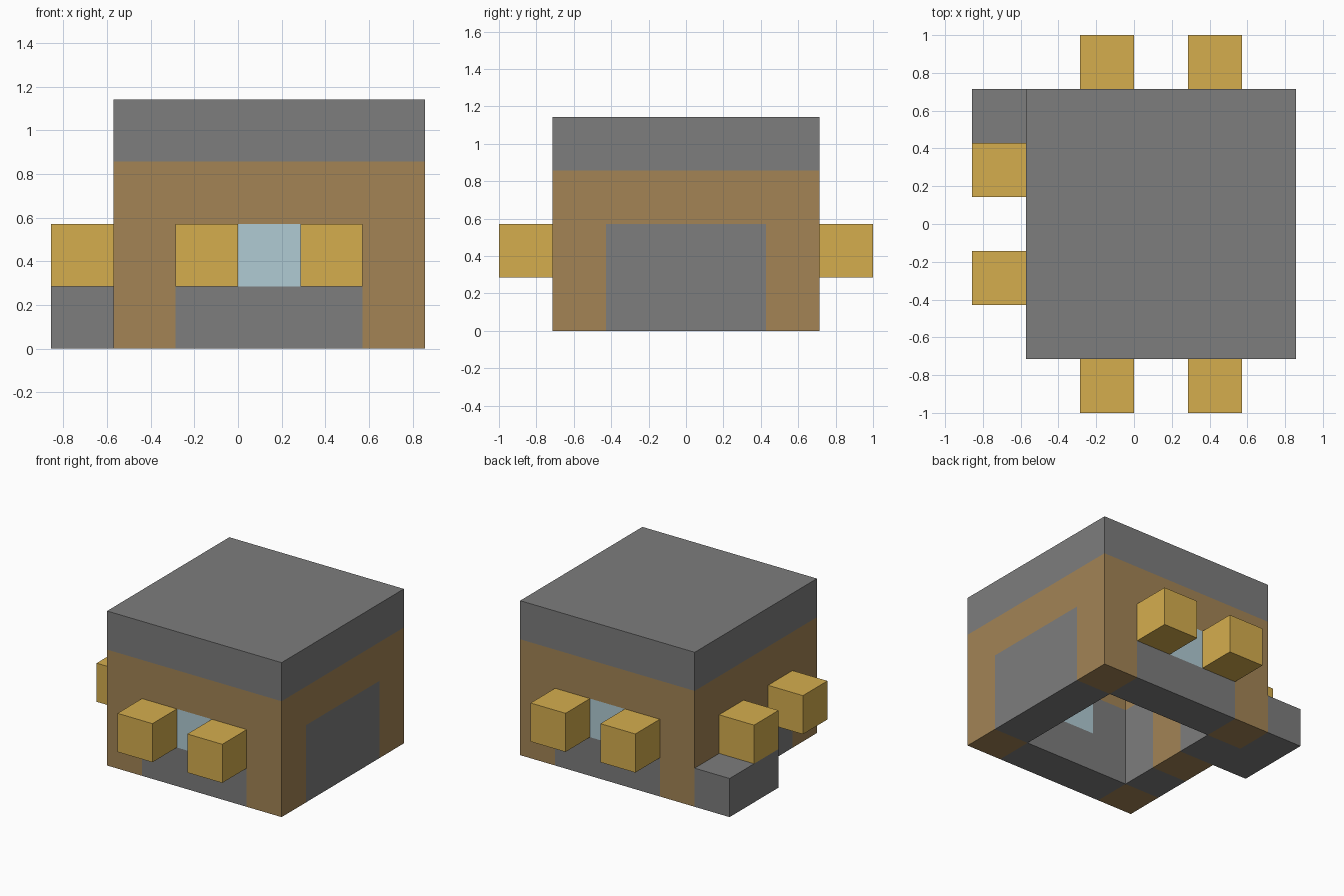
import bpy
import bmesh
from mathutils import Vector, Matrix

cube = bpy.data.objects.get("Cube")
if cube:
    bpy.data.objects.remove(cube, do_unlink=True)

U = 2 / 7  # edge of one block


def material(name, rgb):
    mat = bpy.data.materials.new(name)
    mat.use_nodes = True
    mat.diffuse_color = (*rgb, 1)
    mat.node_tree.nodes["Principled BSDF"].inputs["Base Color"].default_value = (*rgb, 1)
    return mat


STONE = material("grey_stone", (0.205, 0.205, 0.205))
WOOD = material("brown_wood", (0.366, 0.231, 0.091))
GLASS = material("pale_blue_glass", (0.434, 0.597, 0.658))
GOLD = material("gold_lamp", (0.665, 0.423, 0.076))


def add_object(name, bm, mats):
    mesh = bpy.data.meshes.new(name)
    bm.to_mesh(mesh)
    bm.free()
    for mat in mats:
        mesh.materials.append(mat)
    obj = bpy.data.objects.new(name, mesh)
    bpy.context.collection.objects.link(obj)


def box(name, centre, size, mat):
    """Box measured in blocks from the scene centre."""
    bm = bmesh.new()
    bmesh.ops.create_cube(bm, size=U, matrix=Matrix.Diagonal((*size, 1)))
    bmesh.ops.translate(bm, vec=Vector(centre) * U, verts=bm.verts)
    add_object(name, bm, [mat])


# Hollow house: a ring of wall blocks three high under a solid roof layer
SPAN = range(-2, 3)
walls = {(x, y, z) for x in SPAN for y in SPAN for z in range(3)
         if max(abs(x), abs(y)) == 2}
roof = {(x, y, 3) for x in SPAN for y in SPAN}
solid = walls | roof
MATS = [WOOD, STONE, GLASS]


def block_material(x, y, z):
    if z == 3:
        return 1
    if z == 2 or abs(x) == abs(y) == 2:
        return 0  # corner posts and top beam
    if x == -2 and y == 0:
        return 0  # door
    if x == 0 and z == 1:
        return 2  # front and back windows
    return 1


def block_shell(name, cells):
    """Skin the outward faces of the blocks, coloured block by block."""
    bm = bmesh.new()
    for cell in sorted(cells):
        centre = Vector(cell) + Vector((0.5, 0, 0.5))
        for axis in range(3):
            for sign in (-1, 1):
                n = Vector((0, 0, 0))
                n[axis] = sign
                if tuple(int(c) for c in Vector(cell) + n) in solid:
                    continue
                a = Vector((n.y, n.z, n.x)) / 2
                b = n.cross(a)
                mid = centre + n / 2
                corners = (mid - a - b, mid + a - b, mid + a + b, mid - a + b)
                face = bm.faces.new([bm.verts.new(c * U) for c in corners])
                face.material_index = block_material(*cell)
    bmesh.ops.remove_doubles(bm, verts=bm.verts, dist=0.001)
    add_object(name, bm, MATS)


block_shell("house_walls", walls)
block_shell("flat_roof", roof)

# Lamps beside the front and back windows
for side, y in (("front", -3), ("back", 3)):
    for hand, x in (("right", -0.5), ("left", 1.5)):
        box(f"{side}_lamp_{hand}", (x, y, 1.5), (1, 1, 1), GOLD)

# Lamps either side of the door
for end, y in (("front", -1), ("back", 1)):
    box(f"door_lamp_{end}", (-2.5, y, 1.5), (1, 1, 1), GOLD)

# Low stone ledge beside the door
box("stone_ledge", (-2.5, 1.5, 0.5), (1, 2, 1), STONE)
